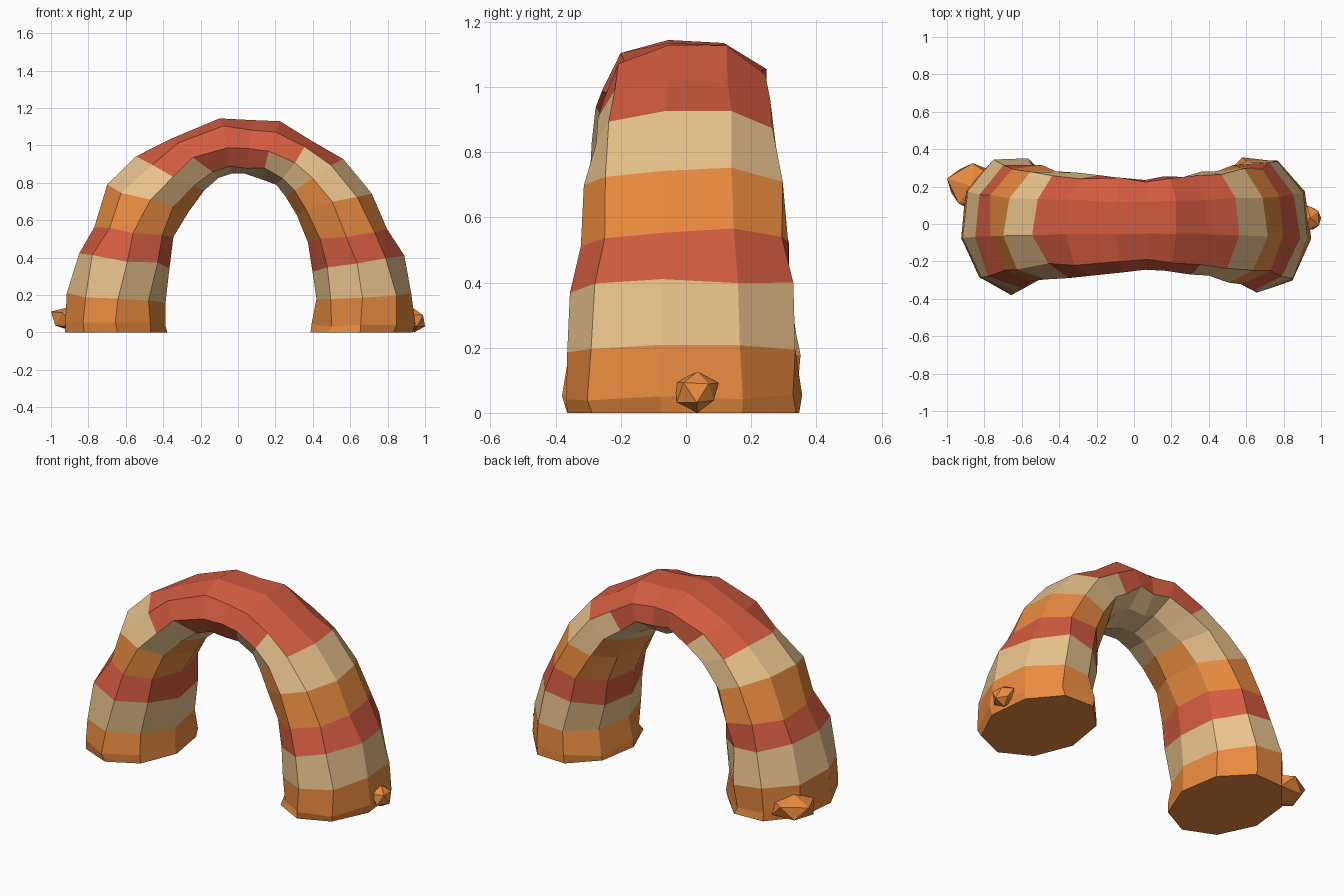
import bpy, bmesh, math, random
from mathutils import Vector

if "Cube" in bpy.data.objects:
    bpy.data.objects.remove(bpy.data.objects["Cube"])

random.seed(4)


def material(name, rgb):
    m = bpy.data.materials.new(name)
    m.diffuse_color = (*rgb, 1)
    m.use_nodes = True
    m.node_tree.nodes["Principled BSDF"].inputs["Base Color"].default_value = m.diffuse_color
    return m


orange = material("orange_stone", (0.82, 0.26, 0.05))
cream = material("cream_stone", (0.81, 0.54, 0.26))
red = material("red_stone", (0.64, 0.105, 0.05))


def finish(bm, name, mats):
    bmesh.ops.recalc_face_normals(bm, faces=bm.faces)
    me = bpy.data.meshes.new(name)
    bm.to_mesh(me)
    bm.free()
    for m in mats:
        me.materials.append(m)
    ob = bpy.data.objects.new(name, me)
    bpy.context.collection.objects.link(ob)
    return ob


# Arch sections: outer x, z, inner x, z, half depth
sections = [
    (-.93, 0, -.375, 0, .365), (-.93, .06, -.385, .04, .37),
    (-.915, .20, -.385, .17, .36), (-.865, .43, -.355, .35, .34),
    (-.785, .56, -.335, .52, .32), (-.70, .78, -.265, .66, .305),
    (-.54, .93, -.185, .76, .28), (-.38, 1.05, -.10, .82, .27),
    (-.10, 1.16, -.03, .845, .26), (.08, 1.13, .04, .845, .25),
    (.22, 1.14, .13, .825, .26), (.40, 1.03, .20, .78, .27),
    (.56, .925, .26, .73, .29), (.71, .75, .31, .63, .31),
    (.82, .56, .37, .48, .325), (.885, .415, .39, .33, .345),
    (.94, .20, .405, .17, .36), (.95, .05, .395, .04, .37),
    (.94, 0, .385, 0, .365)]
SIDES = 9
# Upper limits of the coloured rock layers
layers = [(.19, 0), (.375, 1), (.545, 2), (.735, 0), (.91, 1), (9, 2)]

# Rock arch
bm = bmesh.new()
rings = []
for n, (ox, oz, ix, iz, d) in enumerate(sections):
    outer, inner = Vector((ox, 0, oz)), Vector((ix, 0, iz))
    mid, half = (outer + inner) / 2, (outer - inner) / 2
    end = n in (0, len(sections) - 1)
    ring = []
    for k in range(SIDES):
        a = math.radians(-52 + 360 / SIDES * k)
        r = 1 if end else .995 + random.uniform(-.045, .045)
        p = mid + half * math.cos(a) * r + Vector((0, d * math.sin(a) * r, 0))
        if not end:
            p.x += random.uniform(-.01, .01)
            p.z = max(.02, p.z + random.uniform(-.012, .012))
        ring.append(bm.verts.new(p))
    rings.append(ring)
for a, b in zip(rings, rings[1:]):
    for k in range(SIDES):
        q = (k + 1) % SIDES
        f = bm.faces.new((a[k], a[q], b[q], b[k]))
        z = f.calc_center_median().z
        f.material_index = next(i for top, i in layers if z < top)
bm.faces.new(rings[0])
bm.faces.new(rings[-1])
finish(bm, "rock_arch", (orange, cream, red))


# Boulders half buried in the feet
def boulder(name, centre, size, spin):
    bm = bmesh.new()
    bmesh.ops.create_icosphere(bm, subdivisions=1, radius=1)
    c, s = math.cos(spin), math.sin(spin)
    for v in bm.verts:
        x, y, z = v.co * random.uniform(.85, 1.15)
        v.co = Vector((centre[0] + size[0] * (x * c - y * s),
                       centre[1] + size[1] * (x * s + y * c),
                       max(0, centre[2] + size[2] * z)))
    edge = max(abs(v.co.x) for v in bm.verts)
    for v in bm.verts:
        v.co.x += math.copysign(1 - edge, centre[0])
    finish(bm, name, (orange,))


boulder("left_boulder", (-.86, .20, .07), (.14, .13, .08), .3)
boulder("right_boulder", (.94, .035, .062), (.06, .07, .062), .6)
